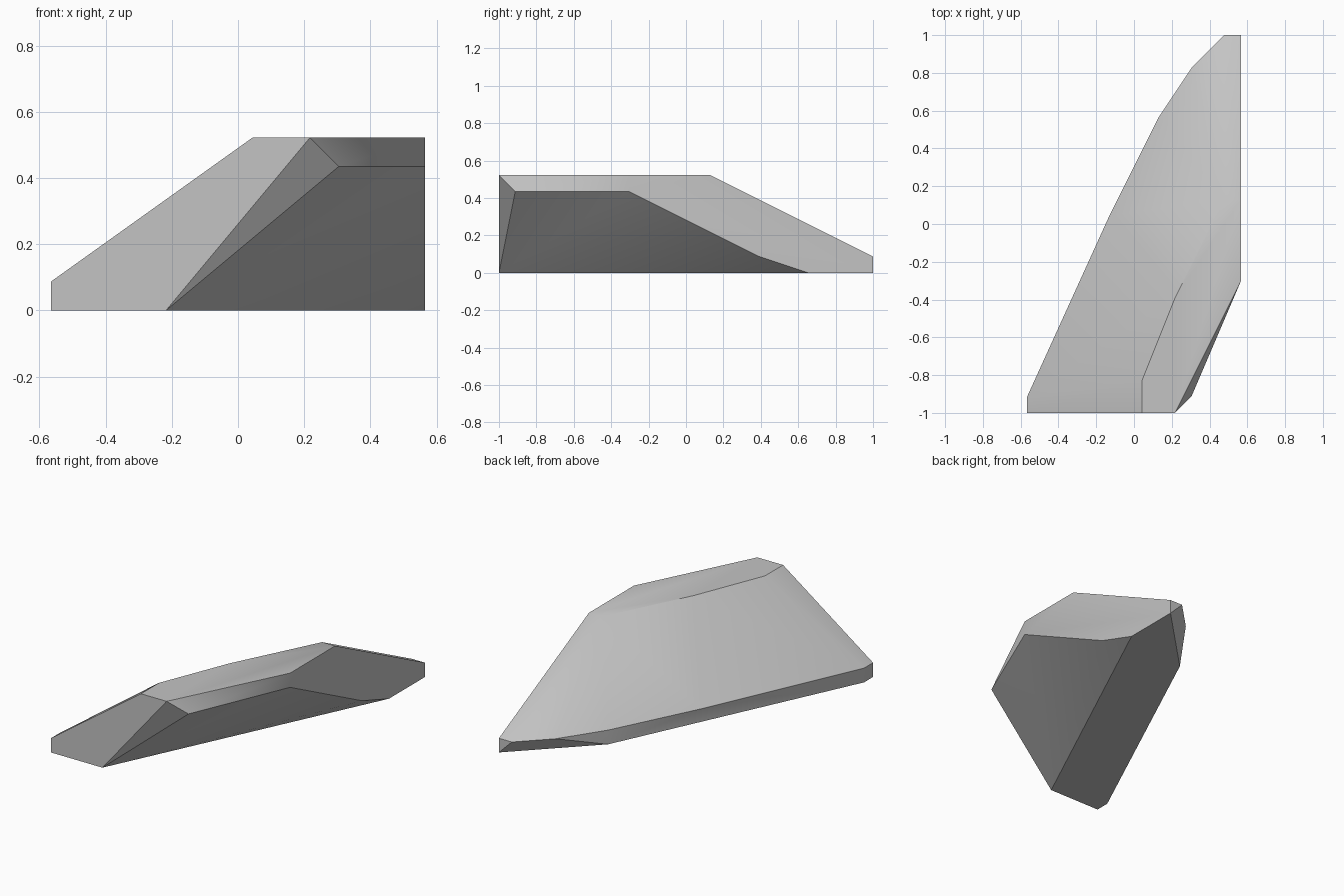
import bpy
import bmesh
import math

cube = bpy.data.objects.get("Cube")
if cube:
    bpy.data.objects.remove(cube, do_unlink=True)

UNIT = 2 / 23

grey = bpy.data.materials.new("plain grey")
grey.use_nodes = True
colour = (0.55, 0.55, 0.55, 1)
grey.diffuse_color = colour
grey.node_tree.nodes["Principled BSDF"].inputs["Base Color"].default_value = colour

bm = bmesh.new()


def level(z, outline):
    """Corner vertices of one horizontal outline, on a regular grid."""
    return [bm.verts.new(((x - 6.5) * UNIT, (y - 11.5) * UNIT, z * UNIT))
            for x, y in outline]


def face(*verts):
    return bm.faces.new(verts)


# Outlines: base, outer rim, crest, and the lip on the inner side
base = level(0, [(0, 0), (0, 1), (8, 18), (13, 23), (13, 19), (4, 0)])
rim = level(1, [(0, 0), (0, 1), (5, 12), (8, 18), (10, 21), (12, 23), (13, 23)])
crest = level(6, [(7, 0), (7, 2), (9, 7), (12, 13), (13, 13)])
inner_top = level(6, [(9, 0), (13, 8)])
inner_lip = level(5, [(10, 1), (13, 8)])
inner_tail, = level(1, [(13, 16)])

front_left, left, back_corner, back, tail, toe = base
top_front, top_back = inner_top
lip_front, lip_back = inner_lip

# Flat base, top and the two cut ends
face(*base)
face(*crest, top_back, top_front)
face(front_left, toe, top_front, crest[0], rim[0])
face(tail, back, rim[6], crest[4], top_back, lip_back, inner_tail)

# Sloping outer skin between rim and crest
for i in range(3):
    face(rim[i], rim[i + 1], crest[i + 1], crest[i])
for i in (3, 4):
    face(rim[i], rim[i + 1], crest[3])
face(rim[5], rim[6], crest[4], crest[3])

# Low outer wall, tucked under at the back corner
face(front_left, left, rim[1], rim[0])
face(left, rim[2], rim[1])
face(left, back_corner, rim[2])
face(back_corner, rim[3], rim[2])
face(back_corner, rim[4], rim[3])
face(back_corner, back, rim[5], rim[4])
face(back, rim[6], rim[5])

# Overhanging inner wall
face(toe, tail, inner_tail)
face(toe, inner_tail, lip_back)
face(toe, lip_back, lip_front)
face(toe, lip_front, top_front)

# Chamfer above the inner lip
face(top_front, lip_front, top_back)
face(lip_front, lip_back, top_back)

bmesh.ops.recalc_face_normals(bm, faces=bm.faces)
mesh = bpy.data.meshes.new("sloped_hull_panel")
bm.to_mesh(mesh)
bm.free()
mesh.materials.append(grey)

panel = bpy.data.objects.new("sloped_hull_panel", mesh)
bpy.context.collection.objects.link(panel)

# Soft shading with crisp edges
bpy.ops.object.select_all(action="DESELECT")
panel.select_set(True)
bpy.context.view_layer.objects.active = panel
bpy.ops.object.shade_smooth_by_angle(angle=math.radians(30))
